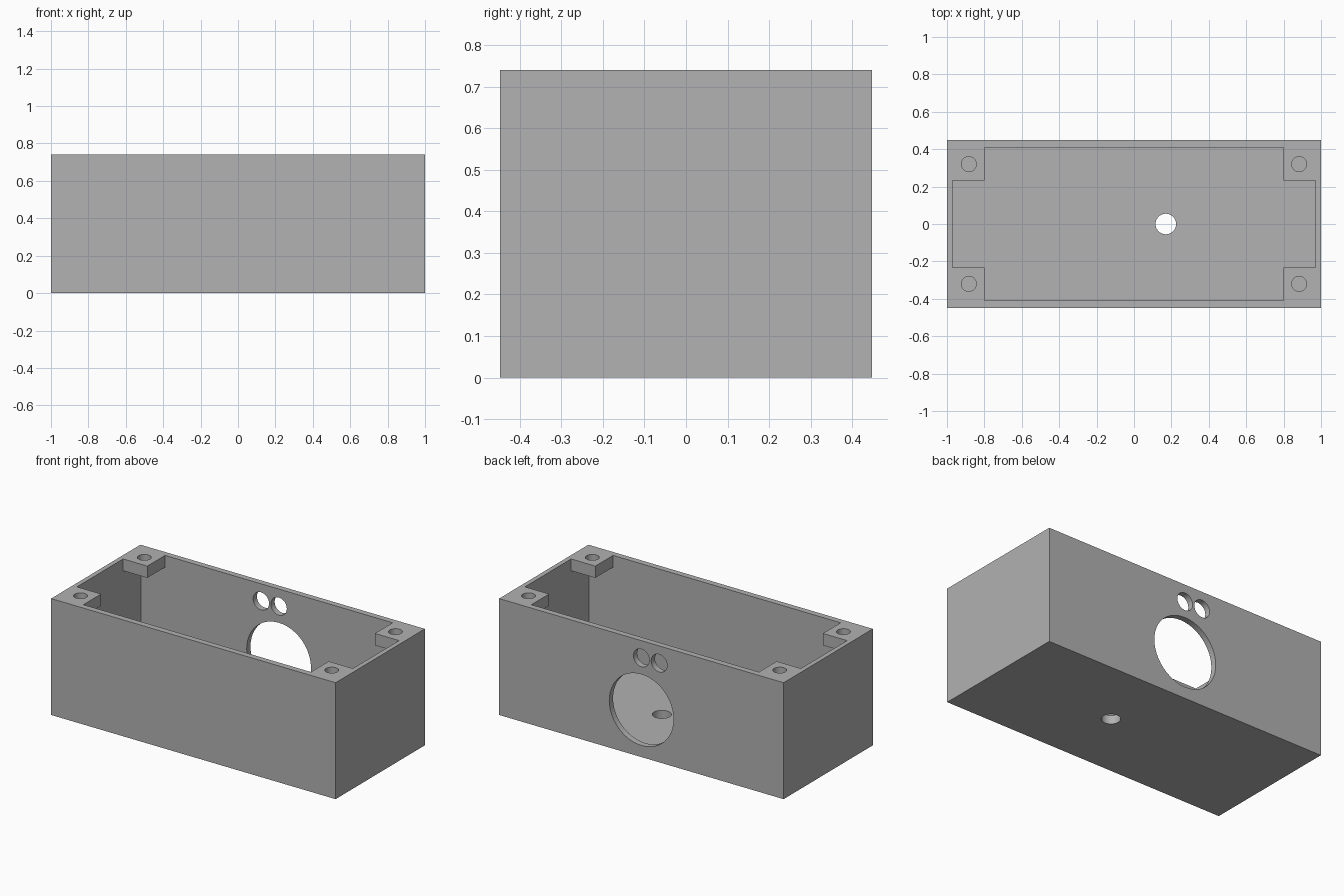
import bpy
import bmesh
from math import radians
from mathutils import Matrix, Vector

cube = bpy.data.objects.get("Cube")
if cube:
    bpy.data.objects.remove(cube, do_unlink=True)

# Main sizes (half sizes in x and y)
HALF_X, HALF_Y, HEIGHT = 1.0, 0.448, 0.74
IN_X, IN_Y, FLOOR = 0.97, 0.41, 0.055
TAB_X, TAB_Y, TAB_Z = 0.80, 0.232, 0.665

grey = bpy.data.materials.new("plain_grey")
grey.use_nodes = True
colour = (0.445, 0.445, 0.445, 1)
grey.diffuse_color = colour
grey.node_tree.nodes["Principled BSDF"].inputs["Base Color"].default_value = colour


def make_object(name, bm):
    bmesh.ops.recalc_face_normals(bm, faces=bm.faces)
    mesh = bpy.data.meshes.new(name)
    bm.to_mesh(mesh)
    bm.free()
    mesh.materials.append(grey)
    obj = bpy.data.objects.new(name, mesh)
    bpy.context.collection.objects.link(obj)
    return obj


def prism(name, outline, z0, z1):
    bm = bmesh.new()
    face = bm.faces.new([bm.verts.new((x, y, z0)) for x, y in outline])
    top = bmesh.ops.extrude_face_region(bm, geom=[face])["geom"]
    verts = [v for v in top if isinstance(v, bmesh.types.BMVert)]
    bmesh.ops.translate(bm, verts=verts, vec=(0, 0, z1 - z0))
    return make_object(name, bm)


def rectangle(x, y):
    return [(-x, -y), (x, -y), (x, y), (-x, y)]


def drill(name, centre, radius, depth, along_y=False):
    bm = bmesh.new()
    turn = Matrix.Rotation(radians(90), 4, "X") if along_y else Matrix()
    bmesh.ops.create_cone(bm, cap_ends=True, segments=48, radius1=radius,
                          radius2=radius, depth=depth,
                          matrix=Matrix.Translation(Vector(centre)) @ turn)
    return make_object(name, bm)


# Solid block that becomes the open enclosure
body = prism("enclosure_body", rectangle(HALF_X, HALF_Y), 0, HEIGHT)

# Cavity: full width below the tabs, cross-shaped at the mouth
cross = [(-TAB_X, -IN_Y), (TAB_X, -IN_Y), (TAB_X, -TAB_Y), (IN_X, -TAB_Y),
         (IN_X, TAB_Y), (TAB_X, TAB_Y), (TAB_X, IN_Y), (-TAB_X, IN_Y),
         (-TAB_X, TAB_Y), (-IN_X, TAB_Y), (-IN_X, -TAB_Y), (-TAB_X, -TAB_Y)]
cutters = [prism("cavity_cutter", rectangle(IN_X, IN_Y), FLOOR, TAB_Z),
           prism("mouth_cutter", cross, TAB_Z - 0.2, HEIGHT + 0.1)]

# Screw holes through the four corner tabs
for sx in (-1, 1):
    for sy in (-1, 1):
        cutters.append(drill("screw_hole_cutter",
                             (sx * 0.883, sy * 0.32, HEIGHT), 0.04, 0.3))

# Openings in the back wall and the floor
cutters += [drill("large_port_cutter", (0, HALF_Y, 0.30), 0.226, 0.2, True),
            drill("small_port_cutter", (0, HALF_Y, 0.63), 0.056, 0.2, True),
            drill("small_port_cutter", (-0.125, HALF_Y, 0.63), 0.056, 0.2, True),
            drill("floor_hole_cutter", (0.17, 0, 0), 0.055, 0.3)]

# Apply every cut, then discard the cutters
bpy.ops.object.select_all(action="DESELECT")
bpy.context.view_layer.objects.active = body
body.select_set(True)
for cutter in cutters:
    cutter.hide_render = True
    cut = body.modifiers.new(cutter.name, "BOOLEAN")
    cut.operation = "DIFFERENCE"
    cut.solver = "EXACT"
    cut.object = cutter
    bpy.ops.object.modifier_apply(modifier=cut.name)
    bpy.data.objects.remove(cutter, do_unlink=True)

bpy.ops.object.shade_smooth_by_angle(angle=radians(30))
